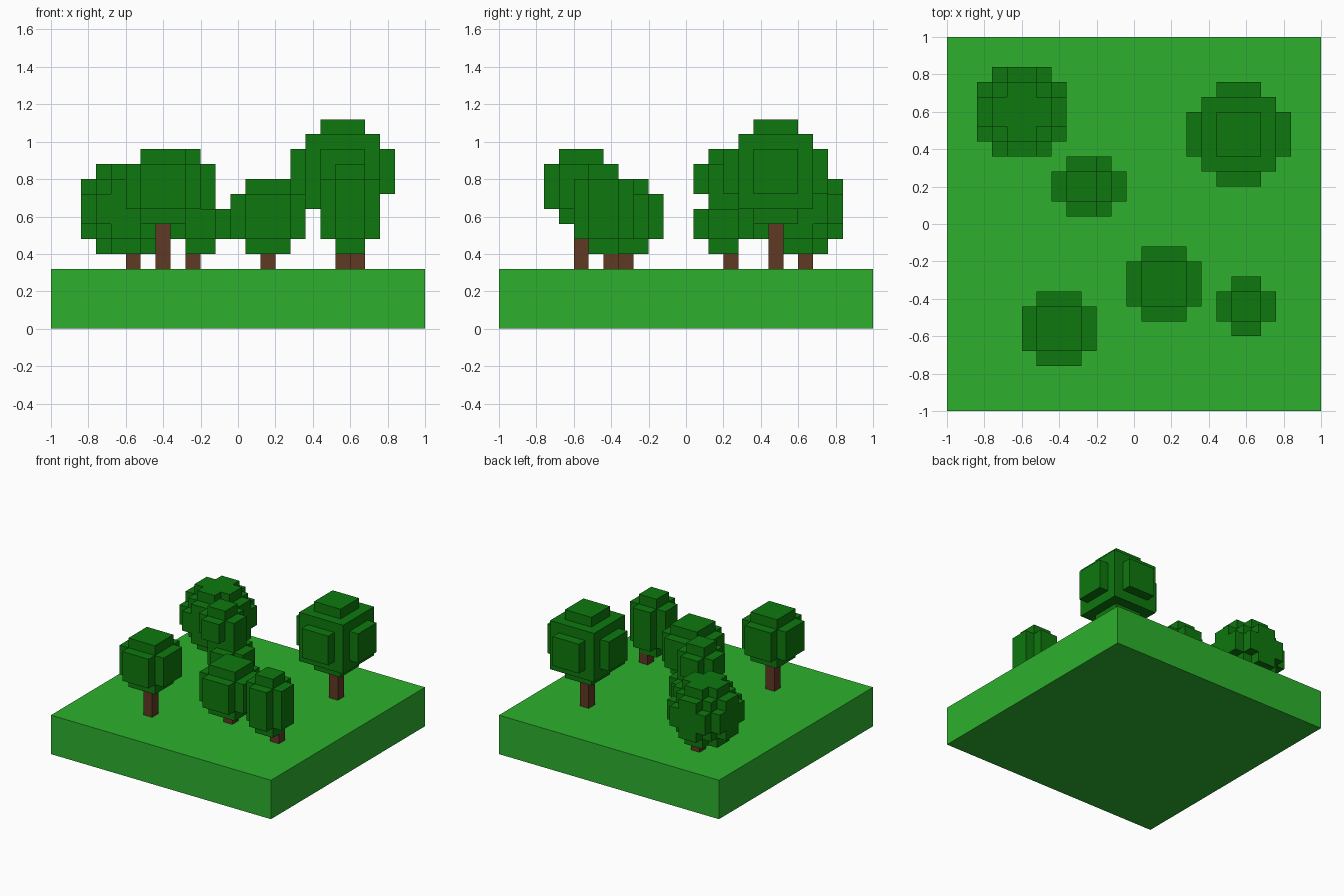
import bpy
import bmesh
from itertools import product
from math import floor

if "Cube" in bpy.data.objects:
    bpy.data.objects.remove(bpy.data.objects["Cube"])

V = 0.08          # voxel edge length
GROUND = 0.32     # height of the lawn surface


def material(name, rgb):
    m = bpy.data.materials.new(name)
    m.diffuse_color = (*rgb, 1)
    m.use_nodes = True
    m.node_tree.nodes["Principled BSDF"].inputs["Base Color"].default_value = m.diffuse_color
    return m


GRASS = material("grass green", (0.026, 0.434, 0.026))
LEAF = material("leaf green", (0.0044, 0.19, 0.0044))
BARK = material("bark brown", (0.117, 0.041, 0.017))


def finish(bm, name, mat):
    mesh = bpy.data.meshes.new(name)
    bm.to_mesh(mesh)
    bm.free()
    mesh.materials.append(mat)
    obj = bpy.data.objects.new(name, mesh)
    bpy.context.collection.objects.link(obj)
    return obj


def box(name, centre, size, mat):
    bm = bmesh.new()
    bmesh.ops.create_cube(bm, size=1)
    for v in bm.verts:
        v.co = [c + s * k for c, s, k in zip(centre, size, v.co)]
    return finish(bm, name, mat)


def crown(name, blocks, mat):
    """Merge blocks, each (centre, size in voxels), into one outer voxel skin."""
    cells = set()
    for centre, size in blocks:
        low = [round((c - s * V / 2) / V * 2) for c, s in zip(centre, size)]
        # cell corners are kept in half-voxel steps
        cells |= set(product(*[range(a, a + 2 * s, 2) for a, s in zip(low, size)]))
    bm = bmesh.new()
    verts = {}

    def vert(p):
        if p not in verts:
            verts[p] = bm.verts.new([c * V / 2 for c in p])
        return verts[p]

    for cell in cells:
        for axis in range(3):
            u, w = (axis + 1) % 3, (axis + 2) % 3
            for side in (0, 2):
                near = list(cell)
                near[axis] += 2 if side else -2
                if tuple(near) in cells:
                    continue
                ring = []
                for du, dw in ((0, 0), (2, 0), (2, 2), (0, 2)):
                    p = list(cell)
                    p[axis] += side
                    p[u] += du
                    p[w] += dw
                    ring.append(vert(tuple(p)))
                bm.faces.new(ring if side else ring[::-1])
    bmesh.ops.dissolve_limit(bm, angle_limit=0.01, verts=bm.verts[:], edges=bm.edges[:])
    return finish(bm, name, mat)


def ball(centre, *sizes):
    return [(centre, s) for s in sizes]


def cross(n, tall=0):
    """Block core with one thinner plate on each of its six sides."""
    return ((n, n, n + 2 + tall), (n + 2, n, n + tall), (n, n + 2, n + tall))


# Lawn slab
box("lawn", (0, 0, GROUND / 2), (2, 2, GROUND), GRASS)

# Round bush-like crown: a 4-cube with stepped bulges
round_sizes = [(4, 4, 4), (6, 4, 2), (6, 2, 4), (4, 6, 2), (2, 6, 4), (4, 2, 6), (2, 4, 6)]
# Large crown: a 5-cube with a plate on every side
large_sizes = [(5, 5, 5), (7, 3, 3), (3, 7, 3), (3, 3, 7)]

# name, crown blocks, trunk x, trunk y, trunk top
trees = [
    ("round_tree", ball((-0.60, 0.60, 0.64), *round_sizes), -0.56, 0.64, 0.40),
    ("large_tree", ball((0.56, 0.48, 0.84), *large_sizes), 0.56, 0.48, 0.56),
    ("double_tree", ball((-0.20, 0.20, 0.56), *cross(2))
     + ball((-0.28, 0.20, 0.80), *cross(2)), -0.24, 0.24, 0.40),
    ("middle_tree", ball((0.16, -0.32, 0.60), *cross(3)), 0.16, -0.32, 0.40),
    ("front_tree", ball((-0.40, -0.56, 0.76), *cross(3)), -0.40, -0.56, 0.56),
    ("slim_tree", ball((0.60, -0.44, 0.64), *cross(2, 2)), 0.64, -0.40, 0.40),
]

# Trunks and crowns
for name, blocks, x, y, top in trees:
    crown(name + "_crown", blocks, LEAF)
    box(name + "_trunk", (x, y, (GROUND + top) / 2), (V, V, top - GROUND), BARK)
